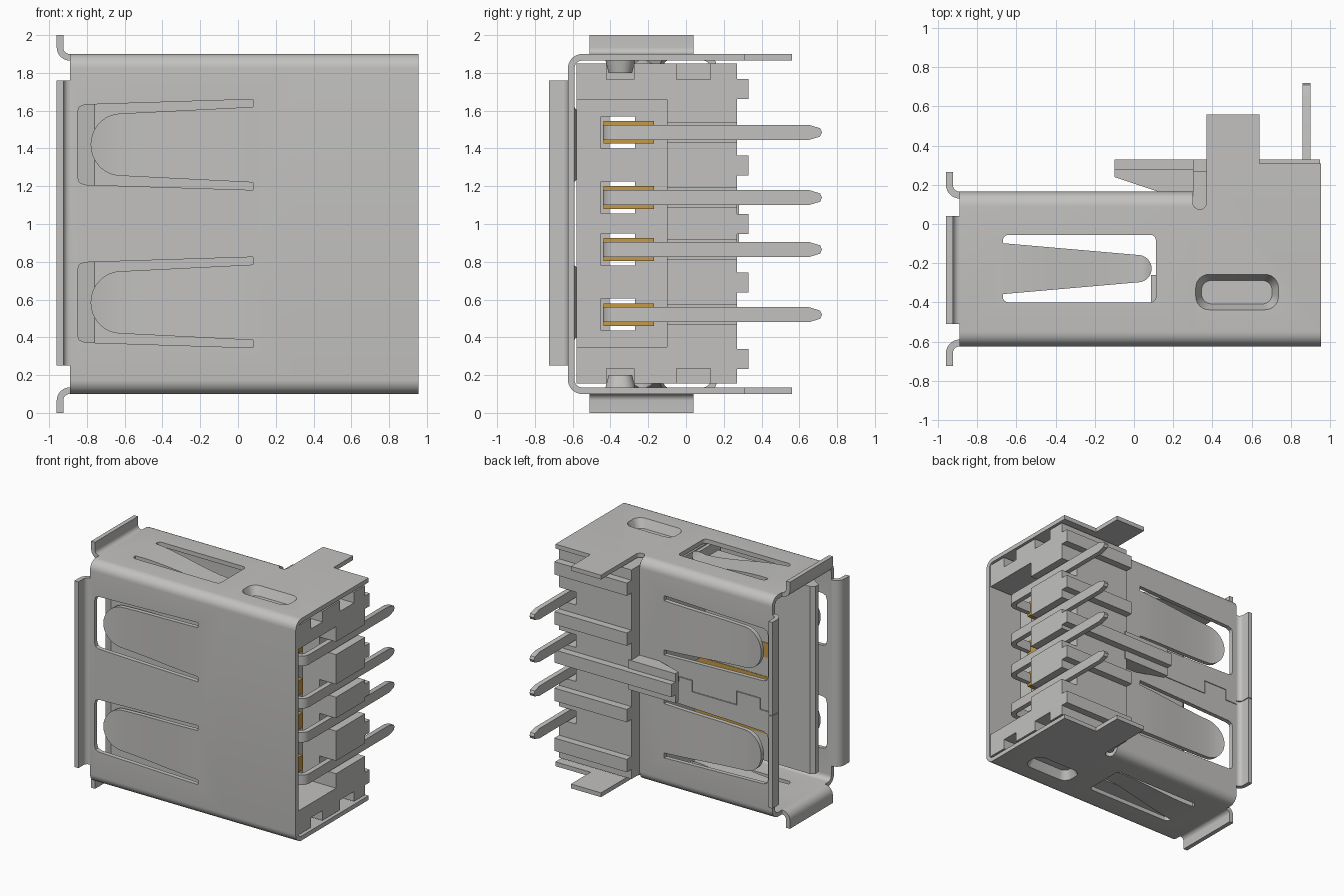
import bpy, bmesh, math

old = bpy.data.objects.get("Cube")
if old:
    bpy.data.objects.remove(old, do_unlink=True)


def material(name, rgb):
    m = bpy.data.materials.new(name)
    m.use_nodes = True
    m.diffuse_color = (*rgb, 1)
    m.node_tree.nodes["Principled BSDF"].inputs["Base Color"].default_value = (*rgb, 1)
    return m


GREY = material("warm grey", (0.54, 0.535, 0.525))
GOLD = material("gold", (0.56, 0.32, 0.06))
T = 0.035  # sheet thickness
FRONT, BACK, END = -0.625, 0.165, 0.955  # wall faces of the shell


# Extrusion directions: profile point (p, q) and height h to world
def X(p, q, h): return (h, p, q)
def Y(p, q, h): return (p, h, q)
def Z(p, q, h): return (p, q, h)


def make(name, bm, mat=GREY):
    bmesh.ops.recalc_face_normals(bm, faces=bm.faces)
    me = bpy.data.meshes.new(name)
    bm.to_mesh(me)
    bm.free()
    me.materials.append(mat)
    ob = bpy.data.objects.new(name, me)
    bpy.context.collection.objects.link(ob)
    return ob


def prism(name, pts, a, b, to=Z, mat=GREY, top=None):
    bm = bmesh.new()
    lo = [bm.verts.new(to(p, q, a)) for p, q in pts]
    hi = [bm.verts.new(to(p, q, b)) for p, q in (top or pts)]
    n = len(lo)
    bm.faces.new(lo)
    bm.faces.new(hi)
    for i in range(n):
        j = (i + 1) % n
        bm.faces.new((lo[i], lo[j], hi[j], hi[i]))
    return make(name, bm, mat)


def box(name, x, y, z, mat=GREY):
    return prism(name, [(x[0], y[0]), (x[1], y[0]), (x[1], y[1]), (x[0], y[1])], *z, mat=mat)


def arc(cx, cy, r, a0, a1, n=8):
    return [(cx + r * math.cos(math.radians(a0 + (a1 - a0) * i / n)),
             cy + r * math.sin(math.radians(a0 + (a1 - a0) * i / n))) for i in range(n + 1)]


def rrect(x0, x1, y0, y1, r):
    return (arc(x1 - r, y1 - r, r, 0, 90) + arc(x0 + r, y1 - r, r, 90, 180)
            + arc(x0 + r, y0 + r, r, 180, 270) + arc(x1 - r, y0 + r, r, 270, 360))


def boolean(ob, tools, op="DIFFERENCE"):
    for t in tools:
        m = ob.modifiers.new("cut", "BOOLEAN")
        m.operation, m.solver, m.object = op, "EXACT", t
        dg = bpy.context.evaluated_depsgraph_get()
        me = bpy.data.meshes.new_from_object(ob.evaluated_get(dg))
        ob.modifiers.clear()
        ob.data = me
        bpy.data.objects.remove(t, do_unlink=True)


def flip(z0, z1, s):
    """Height range on the upper half (s=1) or its mirror on the lower half."""
    return (z0, z1) if s > 0 else (2 - z1, 2 - z0)


# Shell: closed sleeve at the mouth, open channel at the rear
sleeve = prism("shell_sleeve", rrect(FRONT, BACK, 0.10, 1.90, 0.075), -0.89, 0.31, X)
boolean(sleeve, [prism("c", rrect(FRONT + T, BACK - T, 0.10 + T, 1.90 - T, 0.04), -1, 0.5, X)])
yc = FRONT + 0.075
outer = [(0.31, 1.90)] + arc(yc, 1.825, 0.075, 90, 180) + arc(yc, 0.175, 0.075, 180, 270) + [(0.31, 0.10)]
inner = [(0.31, 0.10 + T)] + arc(yc, 0.175, 0.04, 270, 180) + arc(yc, 1.825, 0.04, 180, 90) + [(0.31, 1.90 - T)]
channel = prism("shell_channel", outer + inner, 0.31, END, X)

# Relief slot beside the side tabs
relief = [(0.37, 0.6)] + arc(0.335, 0.11, 0.035, 0, -180) + [(0.30, 0.6)]
for part in (sleeve, channel):
    boolean(part, [prism("c", relief, -0.1, 2.1)])

# Pressed dimples and mounting tabs, upper and lower
for s in (1, -1):
    z = flip(1.80, 1.88, s)
    big, small = rrect(0.32, 0.73, -0.43, -0.265, 0.07), rrect(0.34, 0.71, -0.41, -0.285, 0.055)
    lo, hi = (small, big) if s > 0 else (big, small)
    boolean(channel, [prism("p", lo, *z, top=hi)], "UNION")
    z = flip(1.83, 1.905, s)
    big, small = rrect(0.313, 0.74, -0.44, -0.255, 0.07), rrect(0.345, 0.705, -0.408, -0.288, 0.05)
    lo, hi = (small, big) if s > 0 else (big, small)
    boolean(channel, [prism("c", lo, *z, top=hi)])
    box("mounting_tab", (0.37, 0.64), (0.30, 0.56), flip(1.90 - T, 1.90, s))

# Spring windows in the broad walls and in the narrow walls
wide = [(0.08, -0.24), (0.08, 0.24), (-0.81, 0.212), (-0.84, 0.20), (-0.85, 0.17),
        (-0.85, -0.17), (-0.84, -0.20), (-0.81, -0.212)]
CENTRES = (1.42, 0.585)
for c in CENTRES:
    for y in ((-0.7, -0.56), (0.10, 0.25)):
        boolean(sleeve, [prism("c", [(p, q + c) for p, q in wide], *y, to=Y)])
for s in (1, -1):
    boolean(sleeve, [prism("c", rrect(-0.67, 0.112, -0.40, -0.055, 0.03), *flip(1.8, 2.0, s))])

# Interlocking seam in the back wall
path = [(-0.95, 0.97), (-0.78, 0.97), (-0.78, 1.06), (-0.57, 1.06), (-0.57, 0.95),
        (-0.17, 0.95), (-0.17, 1.04), (-0.05, 1.04), (-0.05, 1.0), (0.32, 1.0)]
for (x0, z0), (x1, z1) in zip(path, path[1:]):
    e = 0.0025
    boolean(sleeve, [box("c", (min(x0, x1) - e, max(x0, x1) + e), (0.12, 0.2),
                         (min(z0, z1) - e, max(z0, z1) + e))])


def spring(name, stations, to):
    """Bent leaf: stations of (along, half width, inward depth)."""
    bm = bmesh.new()
    rings = [[bm.verts.new(to(u, w * k, d + t)) for k, t in ((-1, 0), (1, 0), (1, T), (-1, T))]
             for u, w, d in stations]
    for r0, r1 in zip(rings, rings[1:]):
        for i in range(4):
            j = (i + 1) % 4
            bm.faces.new((r0[i], r0[j], r1[j], r1[i]))
    bm.faces.new(rings[0])
    bm.faces.new(rings[-1])
    return make(name, bm)


def leaf(x0, w0, x1, w1, tip, depth):
    st = []
    for i in range(11):
        f = i / 10
        st.append((x0 + (x1 - x0) * f, w0 + (w1 - w0) * f, depth * f * f * (3 - 2 * f)))
    for i in range(1, 10):
        a = math.radians(i * 9.8)
        st.append((x1 + (tip - x1) * math.sin(a), w1 * math.cos(a), depth * (1 - 0.55 * math.sin(a) ** 2)))
    return st


for c in CENTRES:
    spring("front_spring", leaf(0.08, 0.20, -0.62, 0.165, -0.78, 0.03),
           lambda u, w, d: (u, FRONT + d, c + w))
    spring("back_spring", leaf(0.08, 0.20, -0.62, 0.165, -0.78, 0.03),
           lambda u, w, d: (u, BACK - d, c + w))
for s in (1, -1):
    spring("side_spring", leaf(-0.67, 0.13, 0.02, 0.07, 0.09, 0.07),
           lambda u, w, d: (u, -0.228 + w, 1 + s * (0.90 - d)))

# Flared lips around the mouth; profile is (x, height above the wall)
lip = ([(-0.96, 0.10), (-0.96, 0.035)] + arc(-0.89, 0.035, 0.07, 180, 270)
       + arc(-0.89, 0.035, 0.035, 270, 180) + [(-0.925, 0.10)])
prism("front_lip", lip, 0.25, 1.76, lambda p, q, h: (p, FRONT - q, h))
for z in ((0.25, 0.997), (1.003, 1.76)):
    prism("back_lip", lip, *z, to=lambda p, q, h: (p, BACK + q, h))
for s in (1, -1):
    prism("side_lip", lip, -0.51, 0.04, lambda p, q, h: (p, h, 1 + s * (0.90 + q)))

# Plastic housing with a pin bay, pin slots and edge notches
PINS = (1.485, 1.14, 0.865, 0.52)
BAY = 0.65  # depth of the pin bay floor along x
housing = box("housing", (0.115, 0.95), (-0.58, 0.27), (0.155, 1.85))
cuts = [box("c", (0.0, 0.30), (0.125, 0.4), (0, 2)),
        box("c", (BAY, 1.0), (-0.7, -0.10), (0.35, 1.66))]
for z in PINS:
    cuts += [box("c", (0.80, 1.0), (-0.2, 0.4), (z - 0.052, z + 0.052)),
             box("c", (0.0, 0.8), (-0.45, -0.27), (z - 0.085, z + 0.085))]
for s in (1, -1):
    cuts += [box("c", (0.30, 1.0), (-0.42, -0.275), flip(1.765, 1.95, s)),
             box("c", (0.80, 1.0), (-0.05, 0.13), flip(1.765, 1.95, s))]
boolean(housing, cuts)
for s in (1, -1):
    box("housing_step", (0.088, 0.13), (-0.57, -0.26), flip(1.58, 1.84, s))

# Ribs along the back and the central support nose
for z in (1.715, 1.31, 1.0, 0.69, 0.285):
    box("back_rib", (-0.10 if z == 1.0 else 0.30, 0.95), (0.26, 0.33), (z - 0.052, z + 0.052))
prism("support_nose", [(-0.10, 0.28), (-0.10, 0.24), (0.14, 0.16), (0.32, 0.16), (0.32, 0.28)], 0.88, 1.12)

# Contact tongue inside the mouth
prism("contact_tongue", [(0.2, -0.54), (-0.76, -0.54), (-0.86, -0.47), (-0.86, -0.43),
                         (-0.83, -0.406), (0.2, -0.406)], 0.24, 1.76)

# Contacts and solder pins
bend = ([(BAY - 0.1, -0.44)] + arc(0.83, -0.37, 0.07, -90, 0) + [(0.90, 0.0), (0.86, 0.0)]
        + arc(0.83, -0.37, 0.03, 0, -90) + [(BAY - 0.1, -0.40)])
for z in PINS:
    box("contact_strip", (-0.48, BAY), (-0.43, -0.402), (z - 0.06, z + 0.06), GOLD)
    box("contact_heel", (BAY - 0.05, BAY + 0.05), (-0.437, -0.17), (z - 0.06, z + 0.06), GOLD)
    prism("pin_bend", bend, z - 0.04, z + 0.04)
    prism("pin_tail", [(0.0, z - 0.04), (0.65, z - 0.04), (0.71, z - 0.022), (0.72, z), (0.71, z + 0.022),
                       (0.65, z + 0.04), (0.0, z + 0.04)], 0.86, 0.90, X)

# Smooth the rounded sheet metal, keep edges crisp
bpy.ops.object.select_all(action="DESELECT")
for ob in bpy.context.scene.objects:
    if ob.type == "MESH":
        ob.select_set(True)
        bpy.context.view_layer.objects.active = ob
bpy.ops.object.shade_smooth_by_angle(angle=math.radians(30))
